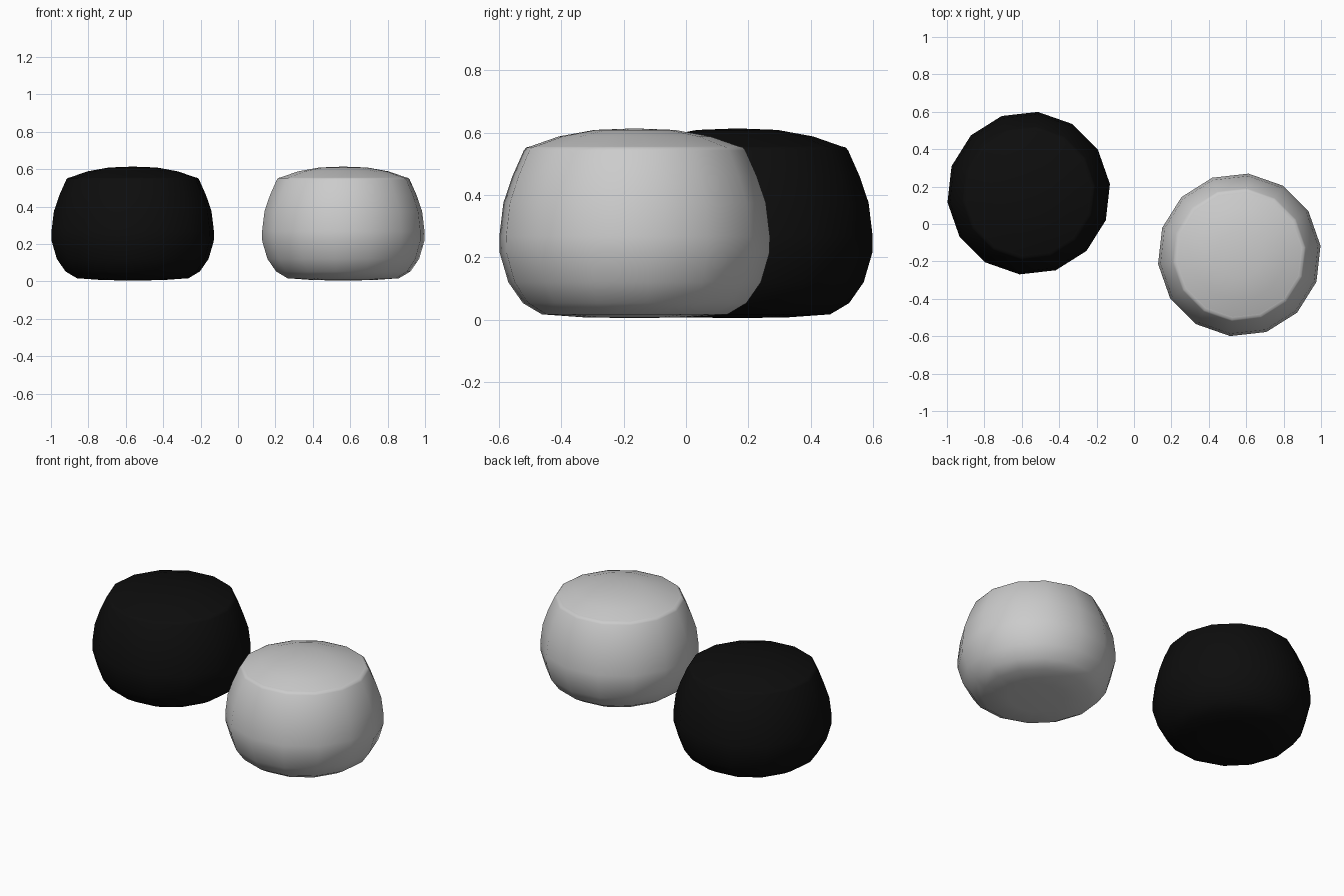
import bpy, bmesh
from math import pi, cos, sin, radians

if "Cube" in bpy.data.objects:
    bpy.data.objects.remove(bpy.data.objects["Cube"])

SIDES = 14
PHASE = 2 * pi / SIDES / 4

# (radius, height) profiles
BODY = [(0, 0.005), (0.16, 0.007), (0.30, 0.017), (0.361, 0.053), (0.408, 0.12),
        (0.436, 0.215), (0.437, 0.268), (0.424, 0.375), (0.395, 0.46),
        (0.358, 0.543), (0.350, 0.553), (0.334, 0.557)]
TOP = [(0.334, 0.557), (0.245, 0.588), (0.13, 0.609), (0, 0.614)]


def lathe(name, profile, location, material):
    bm = bmesh.new()
    rings = []
    for r, z in profile:
        n = SIDES if r > 0 else 1
        rings.append([bm.verts.new((r * cos(PHASE + 2 * pi * i / SIDES),
                                    r * sin(PHASE + 2 * pi * i / SIDES), z))
                      for i in range(n)])
    for a, b in zip(rings, rings[1:]):
        for i in range(SIDES):
            j = (i + 1) % SIDES
            if len(a) == 1:
                bm.faces.new((a[0], b[j], b[i]))
            elif len(b) == 1:
                bm.faces.new((a[i], a[j], b[0]))
            else:
                bm.faces.new((a[i], a[j], b[j], b[i]))
    for f in bm.faces:
        f.smooth = True
    mesh = bpy.data.meshes.new(name)
    bm.to_mesh(mesh)
    bm.free()
    obj = bpy.data.objects.new(name, mesh)
    obj.location = location
    bpy.context.collection.objects.link(obj)
    if material:
        mesh.materials.append(material)
    return obj


black = bpy.data.materials.new("black_fabric")
black.diffuse_color = (0.004, 0.004, 0.004, 1)
black.use_nodes = True
black.node_tree.nodes["Principled BSDF"].inputs["Base Color"].default_value = black.diffuse_color

# Two round poufs: stuffed body plus seamed crowned top
for label, loc, mat in (("black", (-0.563, 0.165, 0), black),
                        ("grey", (0.563, -0.165, 0), None)):
    body = lathe(label + "_pouf_body", BODY, loc, mat)
    top = lathe(label + "_pouf_top", TOP, loc, mat)
